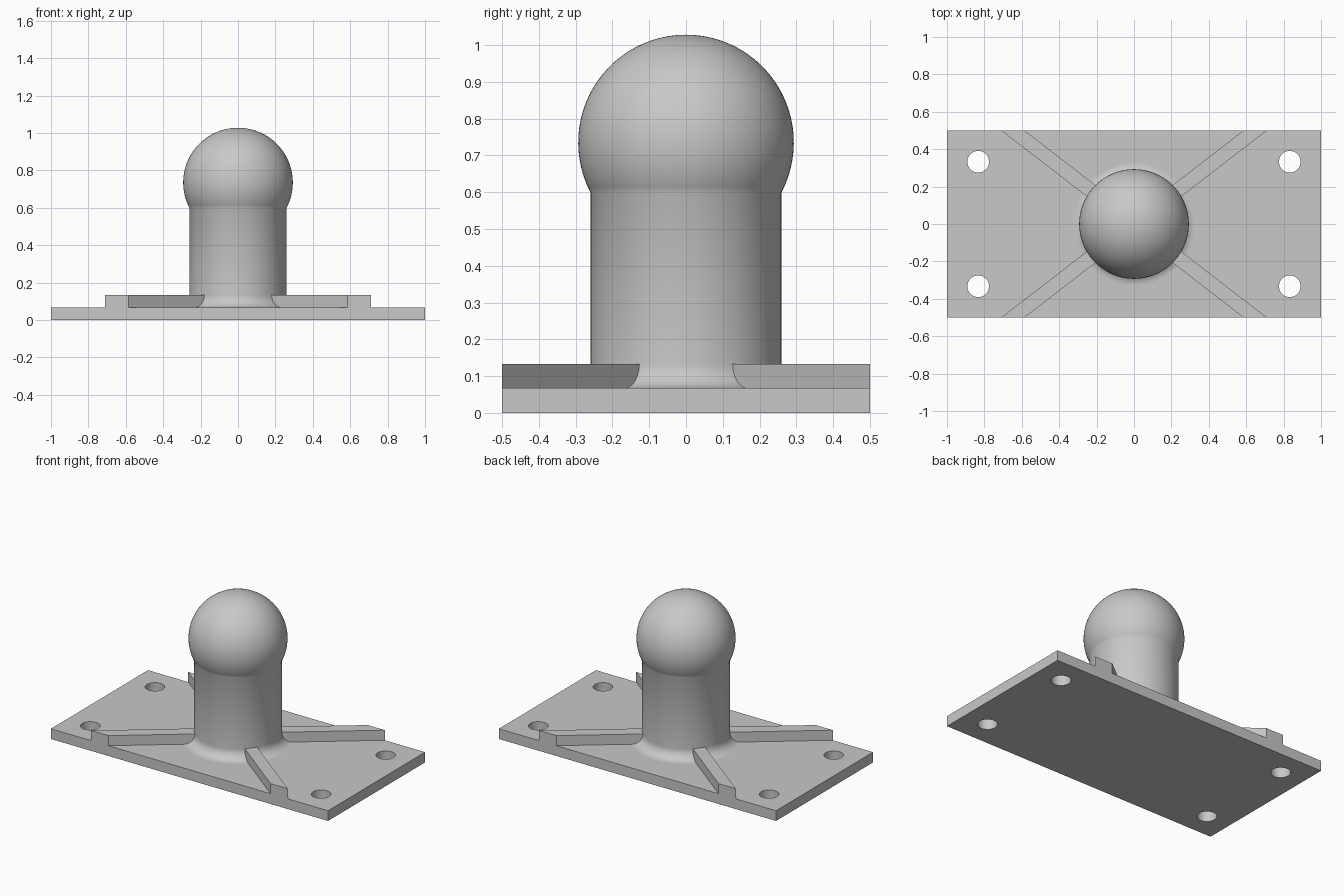
import bpy, bmesh
from math import sin, cos, pi, asin, radians

cube = bpy.data.objects.get("Cube")
if cube:
    bpy.data.objects.remove(cube, do_unlink=True)

GREY = (0.58, 0.58, 0.58, 1)
metal = bpy.data.materials.new("grey metal")
metal.use_nodes = True
metal.diffuse_color = GREY
metal.node_tree.nodes["Principled BSDF"].inputs["Base Color"].default_value = GREY

PLATE_TOP, RIB_TOP = 0.067, 0.133
POST_R, FILLET_R = 0.26, 0.066
BALL_R, BALL_Z = 0.293, 0.735


def make_object(name, bm):
    bmesh.ops.recalc_face_normals(bm, faces=bm.faces)
    mesh = bpy.data.meshes.new(name)
    bm.to_mesh(mesh)
    bm.free()
    mesh.materials.append(metal)
    obj = bpy.data.objects.new(name, mesh)
    bpy.context.collection.objects.link(obj)
    return obj


def prism(name, outline, z0, z1):
    bm = bmesh.new()
    face = bm.faces.new([bm.verts.new((x, y, z0)) for x, y in outline])
    top = bmesh.ops.extrude_face_region(bm, geom=[face])["geom"]
    verts = [v for v in top if isinstance(v, bmesh.types.BMVert)]
    bmesh.ops.translate(bm, verts=verts, vec=(0, 0, z1 - z0))
    return make_object(name, bm)


def smooth(obj):
    bpy.ops.object.select_all(action='DESELECT')
    obj.select_set(True)
    bpy.context.view_layer.objects.active = obj
    bpy.ops.object.shade_smooth_by_angle(angle=radians(35))


# Base plate with four bolt holes
plate = prism("base_plate", [(-1, -0.5), (1, -0.5), (1, 0.5), (-1, 0.5)], 0, PLATE_TOP)
bm = bmesh.new()
for sx in (-1, 1):
    for sy in (-1, 1):
        ring = bmesh.ops.create_cone(bm, cap_ends=True, segments=48,
                                     radius1=0.058, radius2=0.058, depth=0.4)
        bmesh.ops.translate(bm, verts=ring["verts"], vec=(sx * 0.833, sy * 0.333, 0))
cutter = make_object("bolt_hole_cutter", bm)
cutter.hide_render = True
holes = plate.modifiers.new("bolt holes", 'BOOLEAN')
holes.operation = 'DIFFERENCE'
holes.solver = 'EXACT'
holes.object = cutter
bpy.context.view_layer.objects.active = plate
bpy.ops.object.modifier_apply(modifier=holes.name)
bpy.data.objects.remove(cutter, do_unlink=True)
smooth(plate)

# Diagonal ribs running flush to the long edges of the plate
for sx, side in ((-1, "right"), (1, "left")):
    for sy, end in ((-1, "front"), (1, "back")):
        outline = [(0.067, 0.1), (0.192, 0.1), (0.71, 0.5), (0.585, 0.5)]
        prism(f"rib_{end}_{side}", [(sx * x, sy * y) for x, y in outline],
              PLATE_TOP, RIB_TOP)

# Post with a filleted foot and a ball on top, turned from one profile
profile = [(0, PLATE_TOP)]
for i in range(13):
    a = pi / 2 * i / 12
    profile.append((POST_R + FILLET_R * (1 - sin(a)),
                    PLATE_TOP + FILLET_R * (1 - cos(a))))
start = -pi / 2 + asin(POST_R / BALL_R)
for i in range(41):
    a = start + (pi / 2 - start) * i / 40
    profile.append((BALL_R * cos(a) if i < 40 else 0, BALL_Z + BALL_R * sin(a)))

bm = bmesh.new()
verts = [bm.verts.new((r, 0, z)) for r, z in profile]
edges = [bm.edges.new(pair) for pair in zip(verts, verts[1:])]
bmesh.ops.spin(bm, geom=verts + edges, cent=(0, 0, 0), axis=(0, 0, 1),
               angle=2 * pi, steps=96)
bmesh.ops.remove_doubles(bm, verts=bm.verts, dist=0.0001)
smooth(make_object("ball_post", bm))
